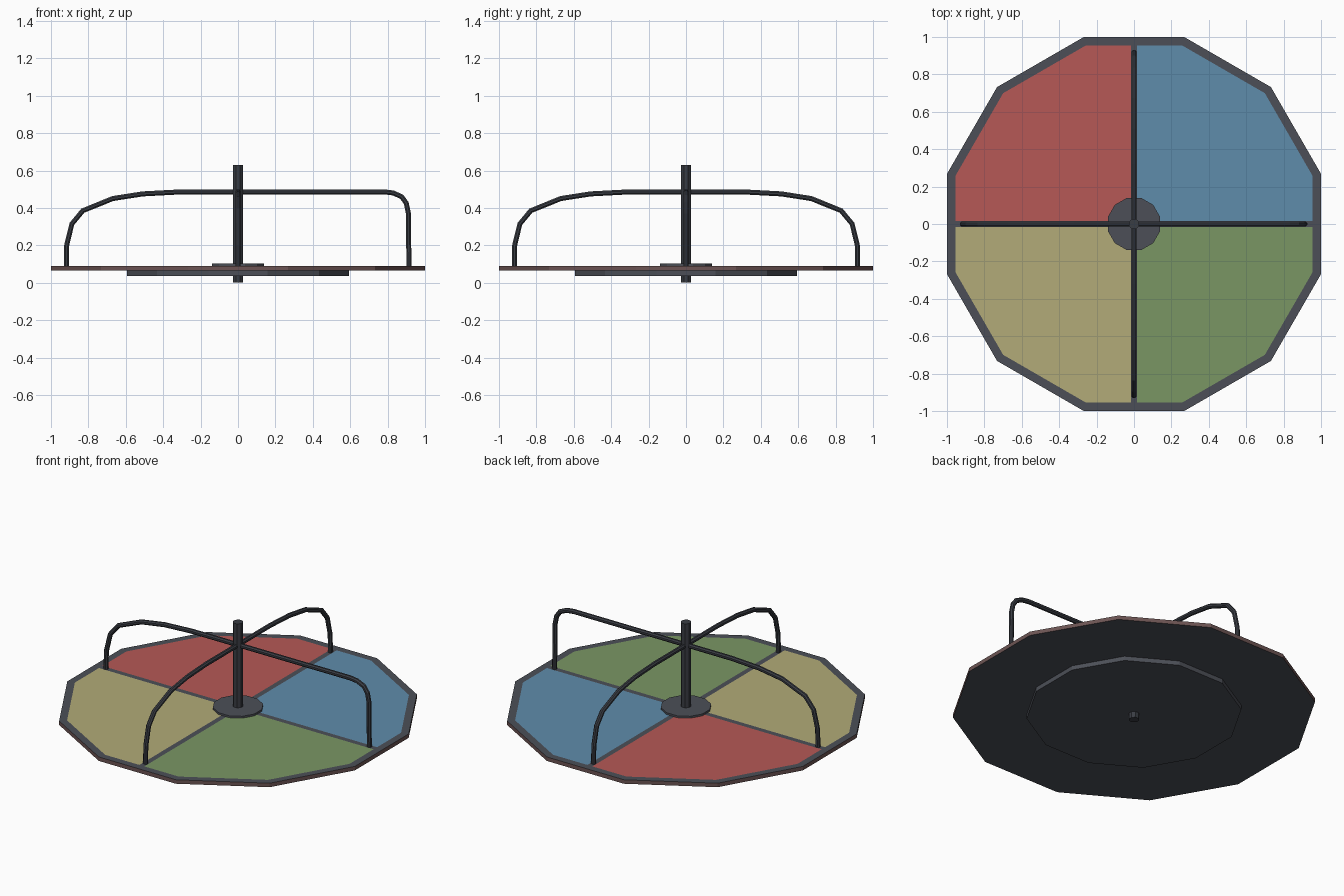
import bpy, bmesh, math
from mathutils import Vector

if "Cube" in bpy.data.objects:
    bpy.data.objects.remove(bpy.data.objects["Cube"])


def material(name, rgb):
    lin = [((c / 255 + 0.055) / 1.055) ** 2.4 for c in rgb]
    m = bpy.data.materials.new(name)
    m.diffuse_color = (*lin, 1)
    m.use_nodes = True
    m.node_tree.nodes["Principled BSDF"].inputs["Base Color"].default_value = m.diffuse_color
    return m


GREY = material("slate grey", (76, 79, 87))
BAR = material("dark steel", (58, 61, 68))
RIM = material("rusty brown", (108, 84, 83))
RED = material("faded red", (182, 89, 86))
BLUE = material("faded blue", (95, 140, 171))
GREEN = material("faded green", (122, 150, 100))
YELLOW = material("faded yellow", (178, 171, 120))


def finish(name, bm, mats):
    bmesh.ops.recalc_face_normals(bm, faces=bm.faces[:])
    me = bpy.data.meshes.new(name)
    bm.to_mesh(me)
    bm.free()
    for m in mats:
        me.materials.append(m)
    ob = bpy.data.objects.new(name, me)
    bpy.context.collection.objects.link(ob)
    return ob


def prism(sides, apothem, z0, z1):
    """Upright prism with a flat side facing each axis."""
    bm = bmesh.new()
    r = apothem / math.cos(math.pi / sides)
    rings = []
    for z in (z0, z1):
        angles = [2 * math.pi * (i + 0.5) / sides for i in range(sides)]
        rings.append([bm.verts.new((r * math.cos(a), r * math.sin(a), z)) for a in angles])
    for i in range(sides):
        j = (i + 1) % sides
        bm.faces.new((rings[0][i], rings[0][j], rings[1][j], rings[1][i]))
    bm.faces.new(rings[0][::-1])
    bm.faces.new(rings[1])
    bm.normal_update()
    return bm


def tube(name, path, axis, radius=0.0145, sides=8):
    """Bent bar following (distance, height) points along the given axis."""
    bm = bmesh.new()
    pts = [axis * d + Vector((0, 0, z)) for d, z in path]
    side = axis.cross(Vector((0, 0, 1)))
    rings = []
    for i, p in enumerate(pts):
        a = (p - pts[max(i - 1, 0)]).normalized()
        b = (pts[min(i + 1, len(pts) - 1)] - p).normalized()
        up = side.cross((a + b).normalized())
        ring = []
        for k in range(sides):
            t = 2 * math.pi * (k + 0.5) / sides
            ring.append(bm.verts.new(p + radius * (math.cos(t) * side + math.sin(t) * up)))
        rings.append(ring)
    for r0, r1 in zip(rings, rings[1:]):
        for k in range(sides):
            n = (k + 1) % sides
            bm.faces.new((r0[k], r0[n], r1[n], r1[k]))
    bm.faces.new(rings[0])
    bm.faces.new(rings[-1])
    return finish(name, bm, [BAR])


# Platform: inset top, cut into four coloured quarters by a grey cross
bm = prism(12, 1.0, 0.065, 0.09)
top = max(bm.faces, key=lambda f: f.calc_center_median().z)
bmesh.ops.inset_region(bm, faces=[top], thickness=0.046)
GAP = 0.017
for normal in (Vector((1, 0, 0)), Vector((0, 1, 0))):
    for s in (-1, 1):
        inner = [f for f in bm.faces if f.normal.z > 0.9
                 and all(v.co.xy.length < 1.0 for v in f.verts)]
        geom = set(inner)
        for f in inner:
            geom.update(f.edges)
            geom.update(f.verts)
        bmesh.ops.bisect_plane(bm, geom=list(geom), plane_co=normal * s * GAP, plane_no=normal)
        bm.normal_update()
for f in bm.faces:
    c = f.calc_center_median()
    if abs(f.normal.z) < 0.5:
        f.material_index = 1
    elif f.normal.z > 0.5 and all(v.co.xy.length < 1.0 for v in f.verts) \
            and min(abs(c.x), abs(c.y)) > 2 * GAP:
        f.material_index = 2 + (c.x > 0) + 2 * (c.y < 0)
finish("platform", bm, [GREY, RIM, RED, BLUE, YELLOW, GREEN])

# Base disc, hub plate and centre post
finish("base_disc", prism(12, 0.593, 0.037, 0.066), [GREY])
finish("hub_plate", prism(12, 0.14, 0.085, 0.102), [GREY])
finish("centre_post", prism(8, 0.028, 0.0, 0.63), [BAR])

# Hand rails: soft bends on three ends, one tight bend on the +x end
soft = [(0.918, 0.08), (0.916, 0.2), (0.888, 0.315), (0.83, 0.385),
        (0.67, 0.45), (0.51, 0.475), (0.32, 0.485)]
tight = [(0.78, 0.486), (0.83, 0.48), (0.875, 0.46), (0.9, 0.425),
         (0.911, 0.37), (0.914, 0.08)]
left = [(-d, z) for d, z in soft]
tube("side_rail", left + tight, Vector((1, 0, 0)))
tube("cross_rail", left + soft[::-1], Vector((0, 1, 0)))
